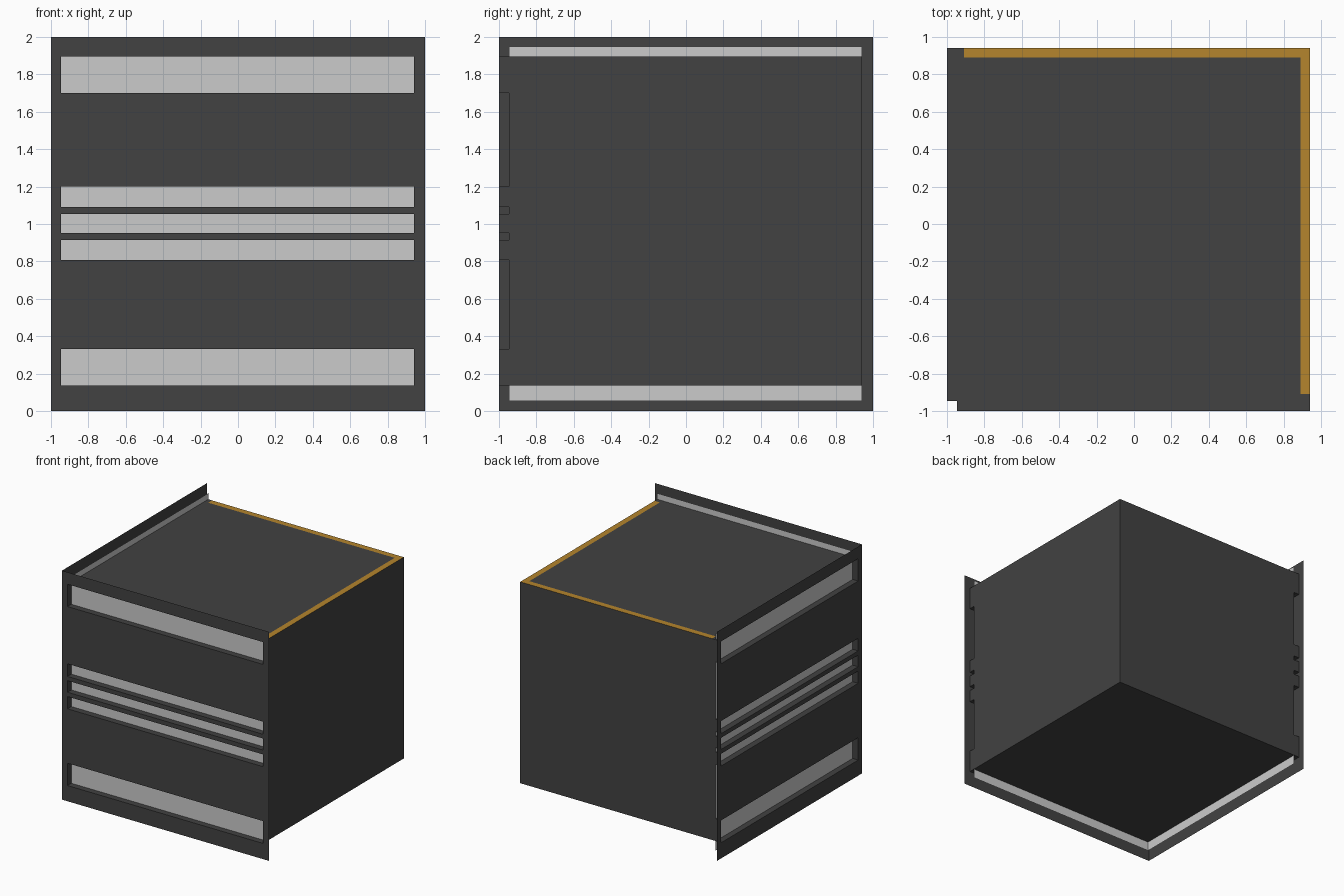
import bpy, bmesh

if "Cube" in bpy.data.objects:
    bpy.data.objects.remove(bpy.data.objects["Cube"])


def material(name, rgb):
    m = bpy.data.materials.new(name)
    m.diffuse_color = (*rgb, 1)
    m.use_nodes = True
    m.node_tree.nodes["Principled BSDF"].inputs["Base Color"].default_value = m.diffuse_color
    return m


DARK = material("charcoal", (0.054, 0.054, 0.054))
LIGHT = material("pale_grey", (0.6, 0.6, 0.6))
AMBER = material("amber", (0.46, 0.235, 0.026))

LO, HI = -0.947, 0.942          # recess limits along each wall
BOTTOM, TOP = 0.137, 1.895      # core block height
SLOTS = [(BOTTOM, 0.332), (0.807, 0.914), (0.952, 1.053), (1.09, 1.2), (1.7, TOP)]


def mesh_object(name, quads, mat, swap=False):
    """Quads as corner lists; swap exchanges x and y for the side wall."""
    bm = bmesh.new()
    for q in quads:
        pts = [(y, x, z) for x, y, z in reversed(q)] if swap else q
        bm.faces.new([bm.verts.new(p) for p in pts])
    bmesh.ops.remove_doubles(bm, verts=bm.verts, dist=0.0001)
    me = bpy.data.meshes.new(name)
    bm.to_mesh(me)
    bm.free()
    me.materials.append(mat)
    ob = bpy.data.objects.new(name, me)
    bpy.context.collection.objects.link(ob)
    return ob


def upright(x0, x1, z0, z1, y):
    return [(x0, y, z0), (x1, y, z0), (x1, y, z1), (x0, y, z1)]


def flat(x0, x1, y0, y1, z):
    return [(x0, y0, z), (x1, y0, z), (x1, y1, z), (x0, y1, z)]


def side(x, y0, y1, z0, z1):
    return [(x, y0, z0), (x, y1, z0), (x, y1, z1), (x, y0, z1)]


# Slotted sheet with recess walls, and the pale sheet behind it
def wall(prefix, swap):
    zs = [0] + [z for s in SLOTS for z in s] + [2]
    xs = [-1, LO, HI, 1]
    quads = []
    for i in range(len(zs) - 1):
        for j in range(3):
            if i % 2 == 0 or j != 1:
                quads.append(upright(xs[j], xs[j + 1], zs[i], zs[i + 1], -1))
    for z0, z1 in SLOTS:
        quads += [flat(LO, HI, -1, LO, z0), flat(LO, HI, -1, LO, z1)[::-1],
                  side(LO, -1, LO, z0, z1), side(HI, -1, LO, z0, z1)[::-1]]
    mesh_object(prefix + "_slotted_panel", quads, DARK, swap)
    mesh_object(prefix + "_backing_sheet", [upright(LO, HI, 0.055, 1.948, LO)], LIGHT, swap)


wall("front", False)
wall("left", True)

# Core block: right, back, bottom and top, closed by the backing sheets
INNER, END = 0.89, -0.91
mesh_object("core_block", [
    side(HI, LO, HI, BOTTOM, TOP),
    upright(LO, HI, BOTTOM, TOP, HI)[::-1],
    flat(LO, HI, LO, HI, BOTTOM)[::-1],
    flat(LO, INNER, LO, INNER, TOP),
    flat(LO, END, INNER, HI, TOP),
    flat(INNER, HI, LO, END, TOP)], DARK)

# Amber edging along the top of the back and right sides
mesh_object("amber_edging", [
    flat(END, INNER, INNER, HI, TOP),
    flat(INNER, HI, END, INNER, TOP),
    flat(INNER, HI, INNER, HI, TOP)], AMBER)
